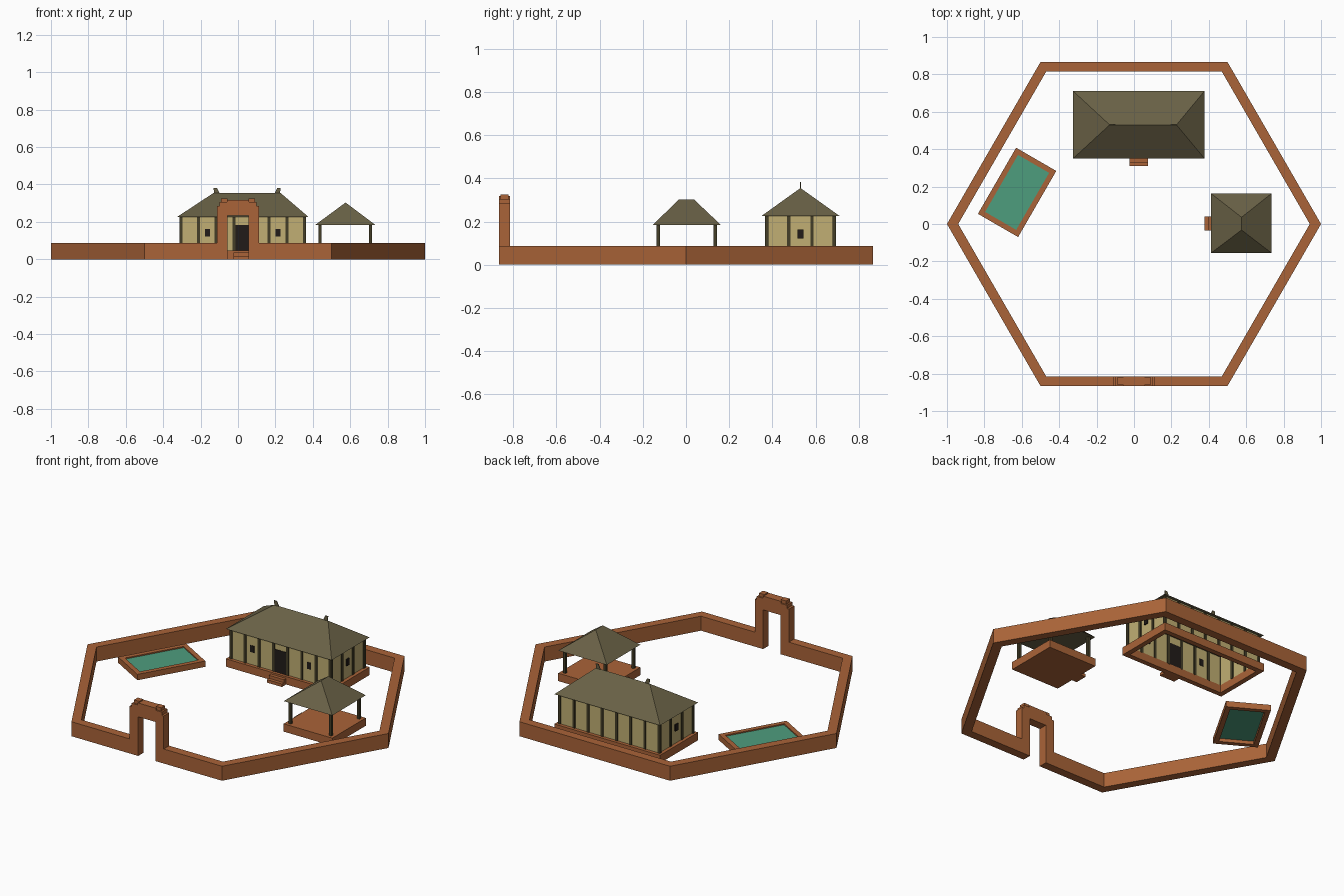
import bpy, bmesh, math
from mathutils import Matrix

if "Cube" in bpy.data.objects:
    bpy.data.objects.remove(bpy.data.objects["Cube"])


def material(name, rgb):
    m = bpy.data.materials.new(name)
    m.diffuse_color = (*[c ** 2.2 for c in rgb], 1)
    m.use_nodes = True
    m.node_tree.nodes["Principled BSDF"].inputs["Base Color"].default_value = m.diffuse_color
    return m


BRICK = material("brick", (0.66, 0.39, 0.23))
ROOF = material("thatch", (0.41, 0.38, 0.28))
WOOD = material("dark_wood", (0.27, 0.25, 0.17))
PLASTER = material("plaster", (0.75, 0.68, 0.45))
DARK = material("dark_opening", (0.15, 0.13, 0.12))
WATER = material("water", (0.31, 0.61, 0.49))


def finish(name, bm, mat):
    bmesh.ops.recalc_face_normals(bm, faces=bm.faces)
    me = bpy.data.meshes.new(name)
    bm.to_mesh(me)
    bm.free()
    me.materials.append(mat)
    ob = bpy.data.objects.new(name, me)
    bpy.context.collection.objects.link(ob)
    return ob


def box(name, x0, x1, y0, y1, z0, z1, mat):
    bm = bmesh.new()
    m = Matrix.Translation(((x0 + x1) / 2, (y0 + y1) / 2, (z0 + z1) / 2))
    bmesh.ops.create_cube(bm, size=1, matrix=m @ Matrix.Diagonal((x1 - x0, y1 - y0, z1 - z0, 1)))
    return finish(name, bm, mat)


def band(name, outer, inner, z0, z1, mat, closed=True):
    """Upright wall between two matching outlines."""
    bm = bmesh.new()
    rows = [[bm.verts.new((x, y, z)) for x, y in path]
            for path, z in ((outer, z0), (outer, z1), (inner, z1), (inner, z0))]
    n = len(outer)
    for i in range(n if closed else n - 1):
        j = (i + 1) % n
        for a, b in zip(rows, rows[1:] + rows[:1]):
            bm.faces.new((a[i], a[j], b[j], b[i]))
    if not closed:
        for i in (0, n - 1):
            bm.faces.new([r[i] for r in rows])
    return finish(name, bm, mat)


def rect(x0, x1, y0, y1, inset=0):
    return [(x0 + inset, y0 + inset), (x1 - inset, y0 + inset),
            (x1 - inset, y1 - inset), (x0 + inset, y1 - inset)]


def prism(name, pts, y0, y1, mat):
    """Front (x, z) outline extruded along y."""
    bm = bmesh.new()
    f = bm.faces.new([bm.verts.new((x, y0, z)) for x, z in pts])
    r = bmesh.ops.extrude_face_region(bm, geom=[f])
    bmesh.ops.translate(bm, vec=(0, y1 - y0, 0),
                        verts=[v for v in r["geom"] if isinstance(v, bmesh.types.BMVert)])
    return finish(name, bm, mat)


def hip_roof(name, corners, z0, ridge, z1):
    bm = bmesh.new()
    a, b, c, d = [bm.verts.new((x, y, z0)) for x, y in corners]
    p, q = [bm.verts.new((x, y, z1)) for x, y in ridge]
    if ridge[0][1] != ridge[1][1]:  # ridge along y
        a, b, c, d = b, c, d, a
    for f in ((a, b, q, p), (b, c, q), (c, d, p, q), (d, a, p), (d, c, b, a)):
        bm.faces.new(f)
    return finish(name, bm, ROOF)


# Hexagonal boundary wall with a gap for the gate
S = math.sqrt(3) / 2
I = 0.94
half = [(0.5, -S), (1, 0), (0.5, S)]
path = half + [(-x, y) for x, y in reversed(half)]
outer = [(0.08, -S)] + path + [(-0.08, -S)]
inner = [(0.08, -S * I)] + [(x * I, y * I) for x, y in path] + [(-0.08, -S * I)]
band("boundary_wall", outer, inner, 0, 0.087, BRICK, closed=False)

# Gate arch with stepped top
arch = [(0.057, 0), (0.113, 0), (0.113, 0.285), (0.1, 0.285), (0.1, 0.305), (0.06, 0.305), (0.06, 0.318)]
prism("gate_arch", [(0.057, 0.235)] + arch + [(-x, z) for x, z in reversed(arch)] + [(-0.057, 0.235)],
      -S, -S * I, BRICK)
for s, side in ((-1, "left"), (1, "right")):
    x = sorted((s * 0.055, s * 0.09))
    box(f"gate_cap_{side}", *x, -0.858, -0.822, 0.3, 0.325, BRICK)

# House plinth and steps
R = (-0.326, 0.377, 0.35, 0.711)
band("house_plinth", rect(*R), rect(*R, 0.03), 0, 0.047, BRICK)
for i in range(2):
    box(f"house_step_{i}", -0.025, 0.075, 0.33 - 0.02 * i, 0.351, 0, 0.036 - 0.018 * i, BRICK)

# House walls, posts, door, windows
X0, X1, Y0, Y1 = -0.305, 0.355, 0.37, 0.69
Z0, Z1 = 0.045, 0.227
band("house_walls", rect(X0, X1, Y0, Y1), rect(X0, X1, Y0, Y1, 0.006), Z0, Z1, PLASTER)
xs = [X0 + (X1 - X0) * i / 7 for i in range(8)]
ys = [Y0 + (Y1 - Y0) * i / 3 for i in range(4)]
P = 0.008


def post(name, x, y, z1, p=P):
    box(name, x - p, x + p, y - p, y + p, Z0, z1, WOOD)


for i, x in enumerate(xs):
    post(f"front_post_{i}", x, Y0 + 0.003, Z1)
    post(f"back_post_{i}", x, Y1 - 0.003, Z1)
for i, y in enumerate(ys[1:3]):
    post(f"left_post_{i}", X0 + 0.003, y, Z1)
    post(f"right_post_{i}", X1 - 0.003, y, Z1)
box("door", xs[3] + P, xs[4] - P, Y0 - 0.003, Y0 + 0.009, Z0, 0.182, DARK)
for i in (1, 5):
    x = (xs[i] + xs[i + 1]) / 2
    box(f"front_window_{i}", x - 0.013, x + 0.013, Y0 - 0.003, Y0 + 0.009, 0.122, 0.162, DARK)
for x, side in ((X0, "left"), (X1, "right")):
    box(f"{side}_window", x - 0.007, x + 0.007, 0.517, 0.543, 0.122, 0.162, DARK)

# House roof with ridge finials
hip_roof("house_roof", rect(*R), 0.226, [(-0.13, 0.53), (0.227, 0.53)], 0.355)
fin = [(0, 0.35), (-0.004, 0.382), (0.014, 0.382), (0.03, 0.35)]
prism("finial_left", [(-0.127 + x, z) for x, z in fin], 0.528, 0.532, ROOF)
prism("finial_right", [(0.224 - x, z) for x, z in fin], 0.528, 0.532, ROOF)

# Open pavilion
G = (0.412, 0.735, -0.155, 0.163)
box("pavilion_floor", *G, 0, 0.047, BRICK)
for i in range(2):
    box(f"pavilion_step_{i}", 0.395 - 0.017 * i, 0.413, -0.035, 0.04, 0, 0.036 - 0.018 * i, BRICK)
for i, (x, y) in enumerate(rect(*G, 0.027)):
    post(f"pavilion_post_{i}", x, y, 0.19)
hip_roof("pavilion_roof", rect(*G), 0.183, [(0.575, -0.032), (0.575, 0.036)], 0.303)

# Pool, turned to follow the wall
pool = (-0.204, 0.204, -0.124, 0.124)
w = rect(*pool, 0.028)
for ob in (band("pool_rim", rect(*pool), w, 0, 0.035, BRICK),
           box("pool_water", -0.178, 0.178, -0.098, 0.098, 0.02, 0.028, WATER)):
    ob.location = (-0.625, 0.169, 0)
    ob.rotation_euler.z = math.radians(60)
